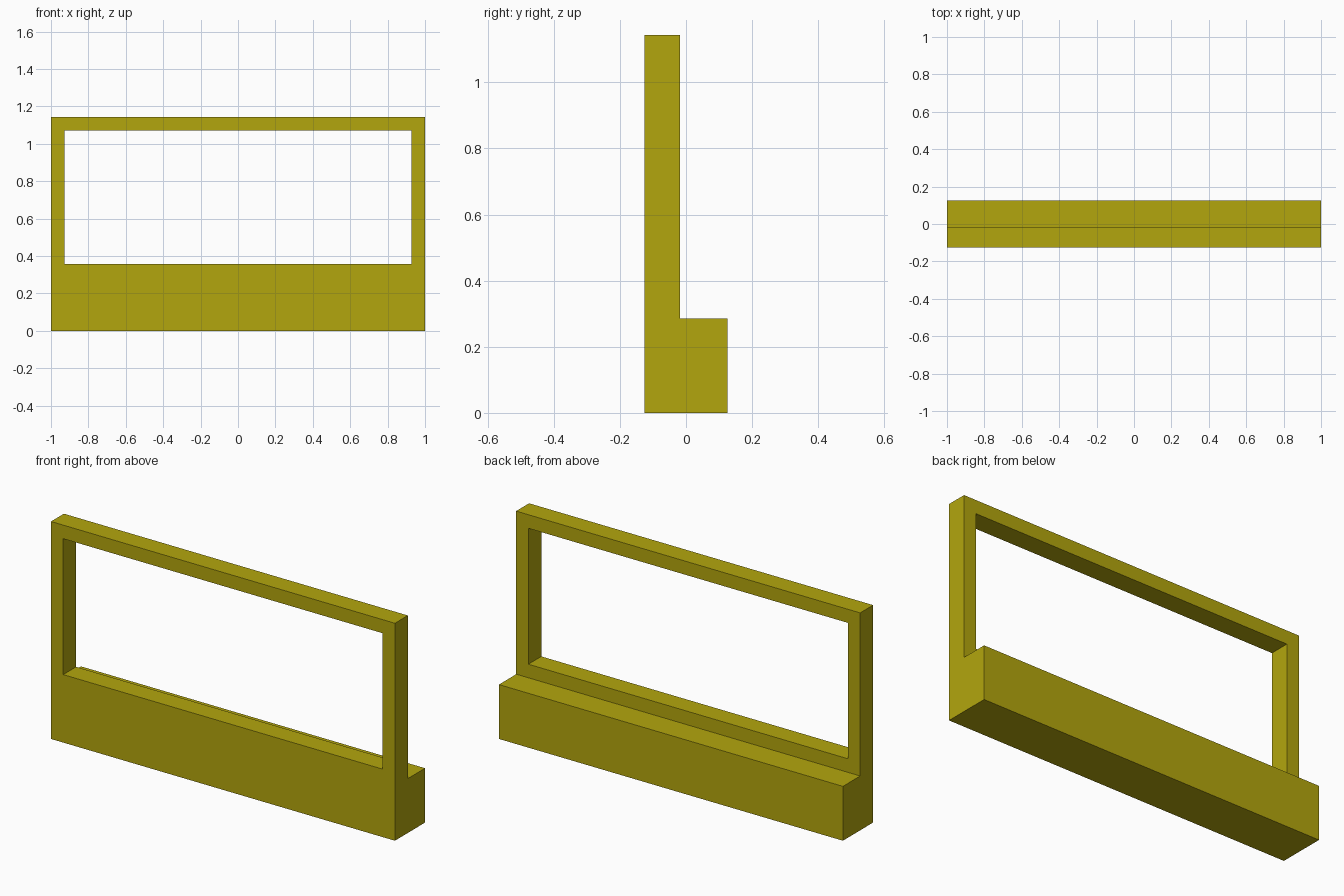
import bpy, bmesh

if "Cube" in bpy.data.objects:
    bpy.data.objects.remove(bpy.data.objects["Cube"])

U = 1 / 14            # module: the model is 28 modules wide
Y0 = -0.125           # front plane


def add_object(name, bm):
    bmesh.ops.recalc_face_normals(bm, faces=bm.faces[:])
    mesh = bpy.data.meshes.new(name)
    bm.to_mesh(mesh)
    bm.free()
    obj = bpy.data.objects.new(name, mesh)
    bpy.context.collection.objects.link(obj)
    return obj


def extrude_profile(name, profile, half_width):
    """Extrude a (y, z) profile symmetrically along x."""
    bm = bmesh.new()
    face = bm.faces.new([bm.verts.new((-half_width, y, z)) for y, z in profile])
    new = bmesh.ops.extrude_face_region(bm, geom=[face])["geom"]
    verts = [g for g in new if isinstance(g, bmesh.types.BMVert)]
    bmesh.ops.translate(bm, verts=verts, vec=(2 * half_width, 0, 0))
    return add_object(name, bm)


# L-shaped body: thick base with a thin upright panel at the front
panel_back = Y0 + 1.5 * U
body = extrude_profile("window_frame_with_base", [
    (Y0, 0), (0.125, 0), (0.125, 4 * U),
    (panel_back, 4 * U), (panel_back, 16 * U), (Y0, 16 * U)], 14 * U)

# Window opening through the panel
cutter = extrude_profile("opening_cutter", [
    (-0.3, 5 * U), (0.3, 5 * U), (0.3, 15 * U), (-0.3, 15 * U)], 13 * U)
cutter.hide_render = True
cut = body.modifiers.new("opening", 'BOOLEAN')
cut.operation = 'DIFFERENCE'
cut.solver = 'EXACT'
cut.object = cutter

# Apply the cut and discard the cutter
bpy.context.view_layer.objects.active = body
body.select_set(True)
bpy.ops.object.modifier_apply(modifier=cut.name)
bpy.data.objects.remove(cutter)

# Mustard yellow finish
mat = bpy.data.materials.new("mustard")
mat.diffuse_color = (0.45, 0.38, 0.004, 1)
mat.use_nodes = True
mat.node_tree.nodes["Principled BSDF"].inputs["Base Color"].default_value = mat.diffuse_color
body.data.materials.clear()
body.data.materials.append(mat)
